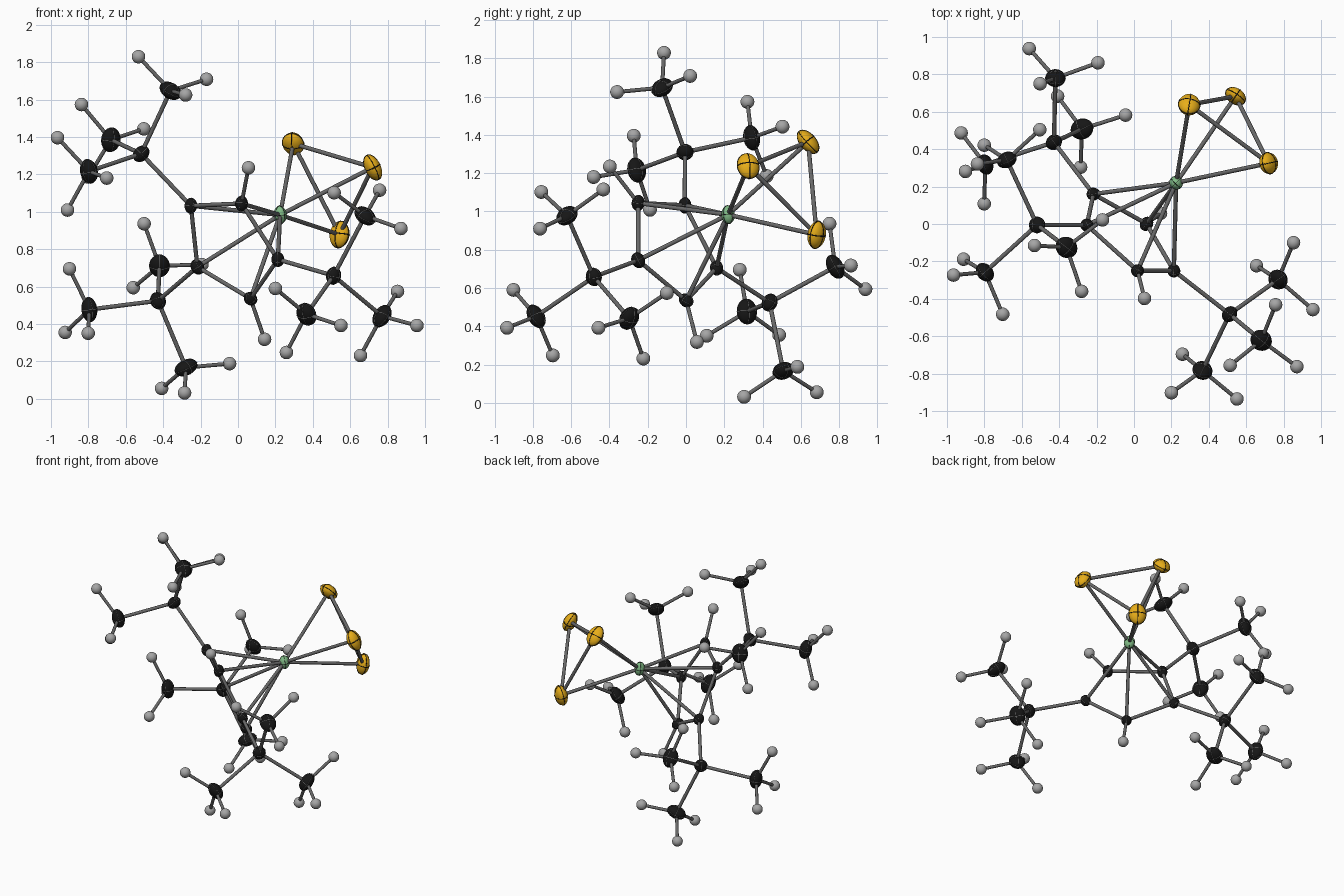
import bpy, bmesh, math
from mathutils import Vector, Matrix

if "Cube" in bpy.data.objects:
    bpy.data.objects.remove(bpy.data.objects["Cube"])

DROP = Vector((0, 0, -0.01))


def V(*c):
    return Vector(c) + DROP


def material(name, rgb):
    m = bpy.data.materials.new(name)
    m.diffuse_color = (*rgb, 1)
    m.use_nodes = True
    m.node_tree.nodes["Principled BSDF"].inputs["Base Color"].default_value = m.diffuse_color
    return m


BLACK = material("carbon_black", (0.008, 0.008, 0.008))
GOLD = material("gold", (0.80, 0.42, 0.01))
GREEN = material("metal_green", (0.22, 0.50, 0.24))
PALE = material("pale_grey", (0.38, 0.38, 0.38))
ROD = material("rod_grey", (0.14, 0.14, 0.14))
INK = material("line_black", (0.01, 0.01, 0.01))
CHALK = material("line_grey", (0.25, 0.25, 0.25))


def finish(name, bm, mats):
    mesh = bpy.data.meshes.new(name)
    for f in bm.faces:
        f.smooth = True
    bm.to_mesh(mesh)
    bm.free()
    for m in mats:
        mesh.materials.append(m)
    return mesh


def add_ring(bm, frame, width, n=40, k=6):
    """Thin great-circle band around the unit sphere."""
    rows = []
    for i in range(n):
        a = 2 * math.pi * i / n
        rows.append([])
        for j in range(k):
            b = 2 * math.pi * j / k
            r = 1 + width * math.cos(b)
            p = Vector((r * math.cos(a), r * math.sin(a), width * math.sin(b)))
            rows[-1].append(bm.verts.new(frame @ p))
    for i in range(n):
        p, q = rows[i], rows[(i + 1) % n]
        for j in range(k):
            f = bm.faces.new((p[j], q[j], q[(j + 1) % k], p[(j + 1) % k]))
            f.material_index = 1


def ball_mesh(name, mats, width=0):
    """Unit ball, with three axis lines when width is given."""
    bm = bmesh.new()
    bmesh.ops.create_uvsphere(bm, u_segments=28, v_segments=18, radius=1)
    if width:
        quarter = math.pi / 2
        for frame in (Matrix.Identity(3), Matrix.Rotation(quarter, 3, 'X'),
                      Matrix.Rotation(quarter, 3, 'Y')):
            add_ring(bm, frame, width)
    return finish(name, bm, mats)


CARBON = ball_mesh("carbon", (BLACK, CHALK), 0.025)
PHOS = ball_mesh("gold_atom", (GOLD, INK), 0.045)
METAL = ball_mesh("metal_atom", (GREEN, INK), 0.04)
HYDRO = ball_mesh("hydrogen", (PALE,))
bm = bmesh.new()
bmesh.ops.create_cone(bm, segments=12, radius1=1, radius2=1, depth=1)
STICK = finish("bond", bm, (ROD,))


def place(name, mesh, loc, axis, scale):
    ob = bpy.data.objects.new(name, mesh)
    bpy.context.collection.objects.link(ob)
    ob.location = loc
    ob.rotation_euler = axis.to_track_quat('Z', 'Y').to_euler()
    ob.scale = scale
    return ob


def bond(name, a, b, r=0.0115):
    place(name + "_bond", STICK, (a + b) / 2, b - a, (r, r, (b - a).length))


def hydrogen(name, loc, parent):
    place(name, HYDRO, loc, Vector((0, 0, 1)), (0.036,) * 3)
    bond(name, parent, loc, 0.0105)


# Metal centre
metal = V(0.225, 0.22, 0.993)
place("metal_centre", METAL, metal, Vector((0.6, 0.6, 0.1)), (0.036, 0.048, 0.034))

# Three gold atoms, flattened along the line to the metal
gold = [V(0.295, 0.638, 1.374), V(0.72, 0.325, 1.247), V(0.543, 0.683, 0.888)]
for i, p in enumerate(gold):
    place(f"gold_atom_{i}", PHOS, p, p - metal, (0.058, 0.072, 0.042))
    bond(f"metal_gold_{i}", metal, p)
    bond(f"gold_pair_{i}", p, gold[(i + 1) % 3])

# Five-membered carbon ring
ring = [V(-0.252, -0.006, 1.042), V(0.019, -0.25, 1.054), V(0.213, -0.25, 0.755),
        V(0.067, 0.001, 0.545), V(-0.217, 0.16, 0.715)]
for i, p in enumerate(ring):
    place(f"ring_carbon_{i}", CARBON, p, p - metal, (0.034, 0.042, 0.034))
    bond(f"ring_{i}", p, ring[(i + 1) % 5])
    bond(f"metal_ring_{i}", metal, p)
hydrogen("ring_hydrogen_1", V(0.056, -0.398, 1.245), ring[1])
hydrogen("ring_hydrogen_3", V(0.142, 0.057, 0.328), ring[3])

# Side branches: ring index, hub, then (methyl carbon, first hydrogen)
branches = [
    (0, V(-0.518, -0.005, 1.32), [
        (V(-0.361, -0.125, 1.657), V(-0.532, -0.115, 1.839)),
        (V(-0.680, 0.343, 1.395), V(-0.837, 0.321, 1.583)),
        (V(-0.797, -0.258, 1.226), V(-0.965, -0.273, 1.406))]),
    (4, V(-0.428, 0.437, 0.534), [
        (V(-0.420, 0.780, 0.721), V(-0.502, 0.750, 0.946)),
        (V(-0.795, 0.318, 0.487), V(-0.901, 0.281, 0.705)),
        (V(-0.278, 0.508, 0.177), V(-0.045, 0.582, 0.198))]),
    (2, V(0.511, -0.482, 0.668), [
        (V(0.680, -0.622, 0.988), V(0.757, -0.432, 1.125)),
        (V(0.366, -0.783, 0.462), V(0.200, -0.902, 0.600)),
        (V(0.770, -0.297, 0.452), V(0.853, -0.100, 0.584))]),
]
for b, (idx, hub, methyls) in enumerate(branches):
    place(f"hub_carbon_{b}", CARBON, hub, hub - ring[idx], (0.044, 0.048, 0.038))
    bond(f"hub_{b}", ring[idx], hub)
    for m, (c, h) in enumerate(methyls):
        axis = c - hub
        place(f"methyl_carbon_{b}{m}", CARBON, c, axis, (0.054, 0.066, 0.041))
        bond(f"methyl_{b}{m}", hub, c)
        # Three hydrogens spaced evenly around the bond axis
        for k in range(3):
            turn = Matrix.Rotation(2 * math.pi * k / 3, 3, axis)
            hydrogen(f"methyl_hydrogen_{b}{m}{k}", c + turn @ (h - c), c)
